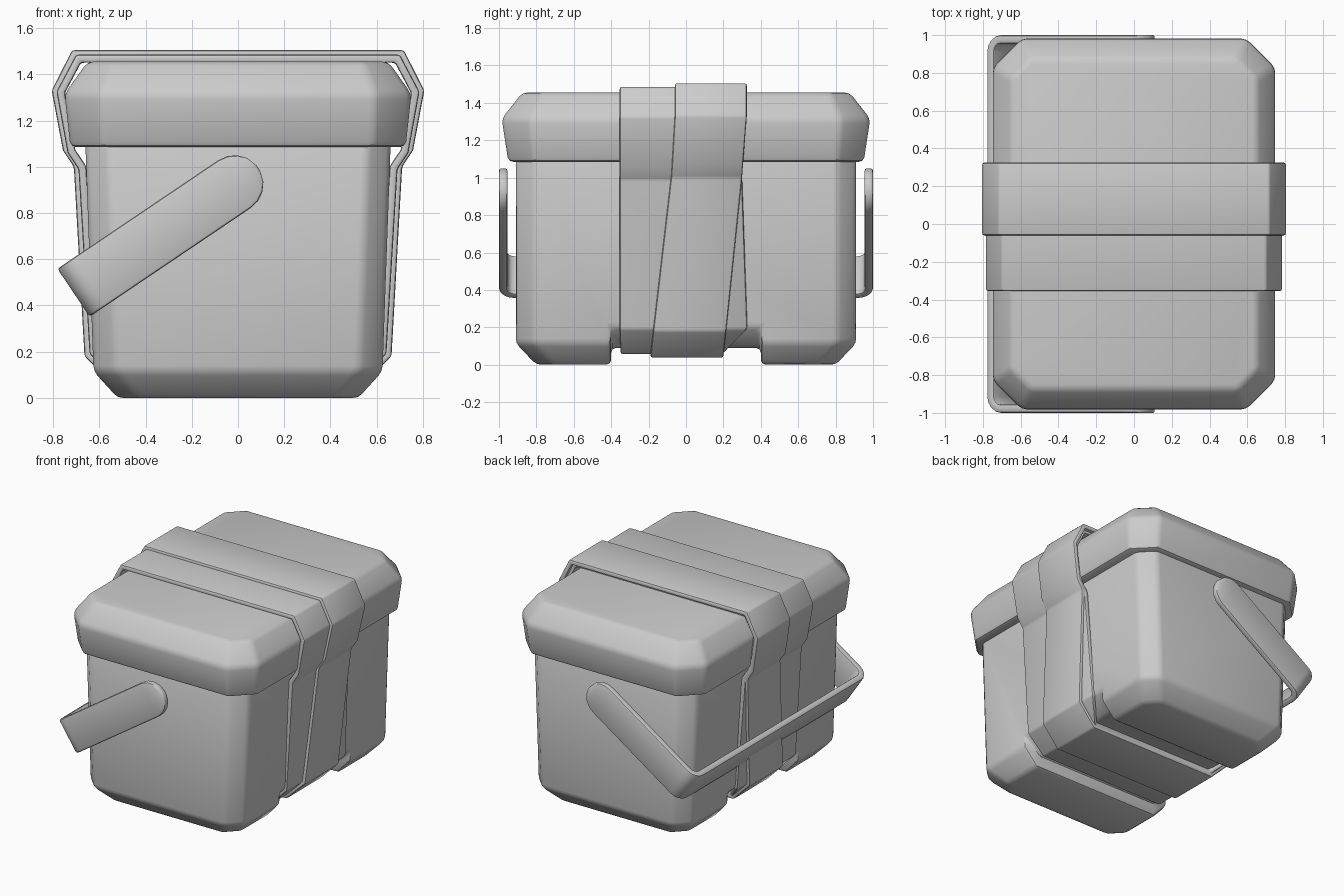
import bpy, bmesh, math

if "Cube" in bpy.data.objects:
    bpy.data.objects.remove(bpy.data.objects["Cube"])


def finish(ob, bevel, segs=2, limit=25):
    # round the edges, bake the modifiers, shade smooth
    m = ob.modifiers.new("bevel", 'BEVEL')
    m.width, m.segments, m.limit_method = bevel, segs, 'ANGLE'
    m.angle_limit = math.radians(limit)
    bpy.ops.object.select_all(action='DESELECT')
    ob.select_set(True)
    bpy.context.view_layer.objects.active = ob
    bpy.ops.object.convert(target='MESH')
    bpy.ops.object.shade_smooth_by_angle(angle=math.radians(35))


def make(name, verts, faces, fix=True):
    me = bpy.data.meshes.new(name)
    me.from_pydata(verts, [], faces)
    if fix:
        bm = bmesh.new()
        bm.from_mesh(me)
        bmesh.ops.recalc_face_normals(bm, faces=bm.faces)
        bm.to_mesh(me)
        bm.free()
    ob = bpy.data.objects.new(name, me)
    bpy.context.collection.objects.link(ob)
    return ob


def loft(name, rings):
    # stack of corner-cut rectangles: (z, half x, half y, corner cut)
    verts, faces = [], []
    for z, x, y, c in rings:
        verts += [(x, c - y, z), (x, y - c, z), (x - c, y, z), (c - x, y, z),
                  (-x, y - c, z), (-x, c - y, z), (c - x, -y, z), (x - c, -y, z)]
    for r in range(len(rings) - 1):
        for i in range(8):
            a, b = r * 8 + i, r * 8 + (i + 1) % 8
            faces.append((a, b, b + 8, a + 8))
    faces += [tuple(range(8)), tuple(range(len(verts) - 8, len(verts)))]
    return make(name, verts, faces)


# tub, with a strap groove cut across its underside
tub = loft("tub", [(0, .52, .80, .09), (.115, .625, .91, .10), (1.15, .662, .91, .10)])
half = [(.50, .09), (.85, .40), (.85, -.2)]
prof = half + [(-x, z) for x, z in reversed(half)]
n = len(prof)
cutter = make("groove_cutter",
              [(x, y, z) for y in (-.4, .4) for x, z in prof],
              [(i, (i + 1) % n, n + (i + 1) % n, n + i) for i in range(n)]
              + [tuple(range(n)), tuple(range(n, 2 * n))])
cutter.hide_render = True
m = tub.modifiers.new("groove", 'BOOLEAN')
m.object, m.operation, m.solver = cutter, 'DIFFERENCE', 'EXACT'
finish(tub, .025)
bpy.data.objects.remove(cutter)

# lid
lid = loft("lid", [(1.085, .725, .95, .14), (1.315, .75, .985, .155),
                   (1.455, .65, .875, .105)])
finish(lid, .025)


def strap(name, half, thick):
    # closed band; half profile rows are (x, z, y start, y end), top to bottom
    rows = half + [(-x, z, a, b) for x, z, a, b in reversed(half)]
    verts, faces, n = [], [], len(rows)
    for x, z, a, b in rows:
        verts += [(x, a, z), (x, b, z)]
    for i in range(n):
        j = (i + 1) % n
        faces.append((2 * i, 2 * j, 2 * j + 1, 2 * i + 1))
    ob = make(name, verts, faces, False)
    s = ob.modifiers.new("thickness", 'SOLIDIFY')
    s.thickness, s.offset, s.use_even_offset = thick, -1, True
    finish(ob, .012)


# the two wrapped straps, the outer one leaning on the sides
strap("inner_strap", [(.70, 1.485, -.355, .30), (.785, 1.325, -.355, .30),
                      (.737, 1.06, -.355, .30), (.69, .99, -.355, .30),
                      (.642, .19, -.355, .328), (.51, .057, -.35, .20)], .035)
strap("outer_strap", [(.717, 1.505, -.06, .325), (.806, 1.33, -.06, .325),
                      (.757, 1.07, -.075, .305), (.71, 1.0, -.08, .30),
                      (.664, .18, -.175, .215), (.52, .038, -.19, .20)], .035)

# swinging handle: strip swept along a U, rounded at the pivots
L, r, t, R = .84, .125, .045, .065
Y, U = 1 - t / 2, L - t / 2
arm = [(-r * math.sin(math.radians(a)), Y, r * math.cos(math.radians(a)))
       for a in (84, 60, 40, 20, 0)]
arm += [(U - R + R * math.sin(a), Y - R + R * math.cos(a), r)
        for a in (math.radians(22.5 * k) for k in range(5))]
path = arm + [(u, -y, w) for u, y, w in reversed(arm)]
ang = math.radians(214)
c, s = math.cos(ang), math.sin(ang)
verts = []
for u, y, w in path:
    for v in (-w, w):
        verts.append((-.015 + u * c - v * s, y, .925 + u * s + v * c))
handle = make("handle", verts, [(2 * i, 2 * i + 1, 2 * i + 3, 2 * i + 2)
                                for i in range(len(path) - 1)])
sol = handle.modifiers.new("thickness", 'SOLIDIFY')
sol.thickness, sol.offset, sol.use_even_offset = t, 0, True
finish(handle, .012, 2, 40)
